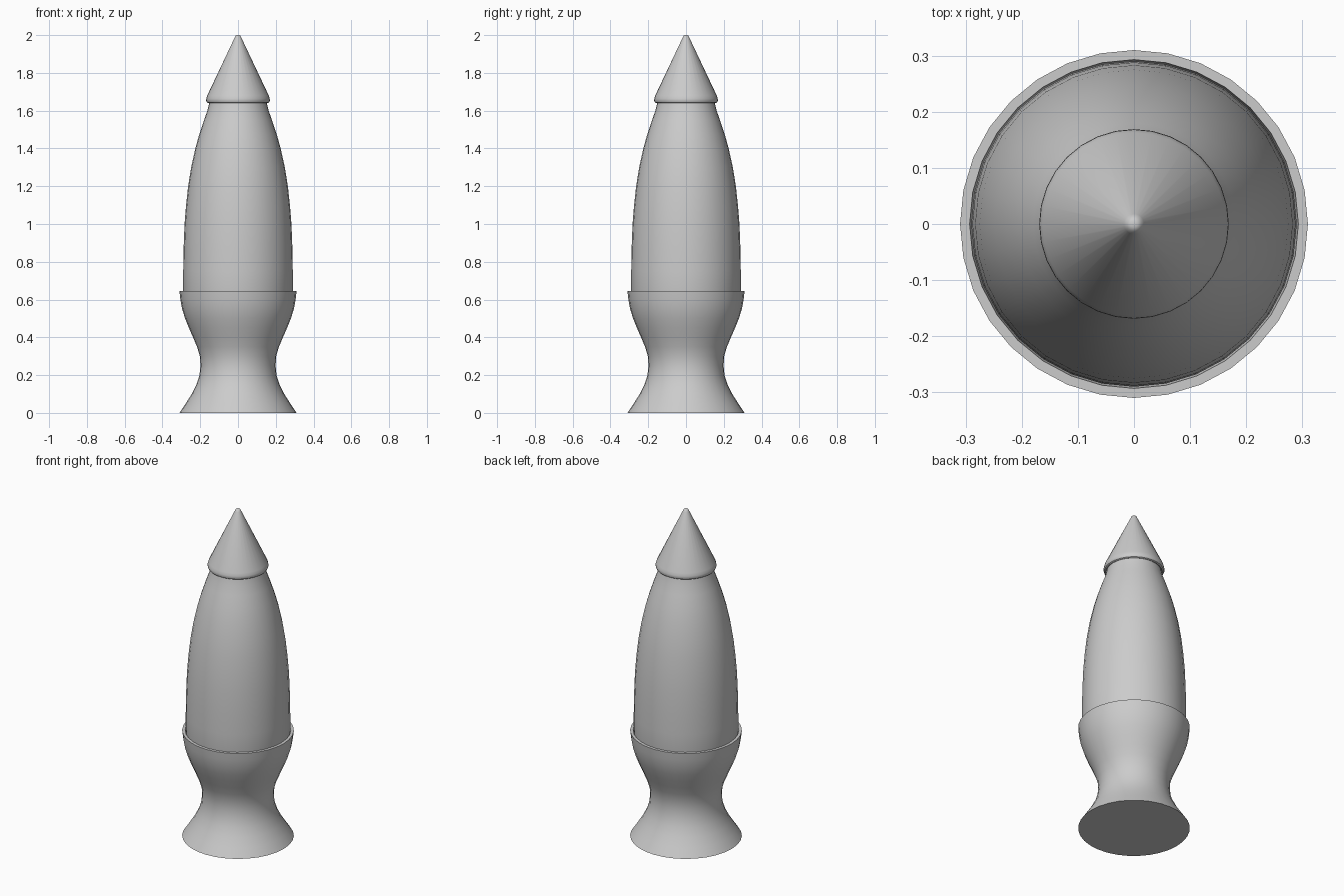
import bpy, bmesh, math

if "Cube" in bpy.data.objects:
    bpy.data.objects.remove(bpy.data.objects["Cube"])

SIDES = 32


def lathe(name, profile, angle=35):
    """Spin a (radius, height) profile round z, with flat caps at open ends."""
    bm = bmesh.new()
    rings = []
    for r, z in profile:
        rings.append([bm.verts.new((r * math.cos(2 * math.pi * i / SIDES),
                                    r * math.sin(2 * math.pi * i / SIDES), z))
                      for i in range(SIDES)])
    for a, b in zip(rings, rings[1:]):
        for i in range(SIDES):
            j = (i + 1) % SIDES
            bm.faces.new((a[i], a[j], b[j], b[i]))
    bm.faces.new(rings[0][::-1])
    bm.faces.new(rings[-1])
    bmesh.ops.recalc_face_normals(bm, faces=bm.faces)
    mesh = bpy.data.meshes.new(name)
    bm.to_mesh(mesh)
    bm.free()
    obj = bpy.data.objects.new(name, mesh)
    bpy.context.collection.objects.link(obj)
    bpy.ops.object.select_all(action='DESELECT')
    bpy.context.view_layer.objects.active = obj
    obj.select_set(True)
    bpy.ops.object.shade_smooth_by_angle(angle=math.radians(angle))
    return obj


# Waisted base with an open rim that holds the glass
lathe("lamp_base", [
    (0.310, 0.0), (0.277, 0.05), (0.245, 0.10), (0.220, 0.15), (0.204, 0.20),
    (0.199, 0.25), (0.202, 0.30), (0.217, 0.35), (0.238, 0.40), (0.260, 0.45),
    (0.280, 0.50), (0.296, 0.55), (0.305, 0.60), (0.310, 0.645),
    (0.293, 0.645), (0.288, 0.60), (0.278, 0.56)])

# Tapering glass bottle
lathe("glass_bottle", [
    (0.278, 0.56), (0.290, 0.64), (0.290, 0.75), (0.288, 0.87), (0.283, 1.00),
    (0.275, 1.10), (0.264, 1.20), (0.248, 1.30), (0.226, 1.40), (0.205, 1.475),
    (0.180, 1.55), (0.162, 1.60), (0.151, 1.645), (0.148, 1.66)])

# Pointed cap with a rounded lower lip
lathe("pointed_cap", [
    (0.148, 1.645), (0.158, 1.640), (0.165, 1.644), (0.169, 1.653),
    (0.168, 1.664), (0.163, 1.680), (0.018, 1.986), (0.013, 1.996), (0.006, 2.0)])
